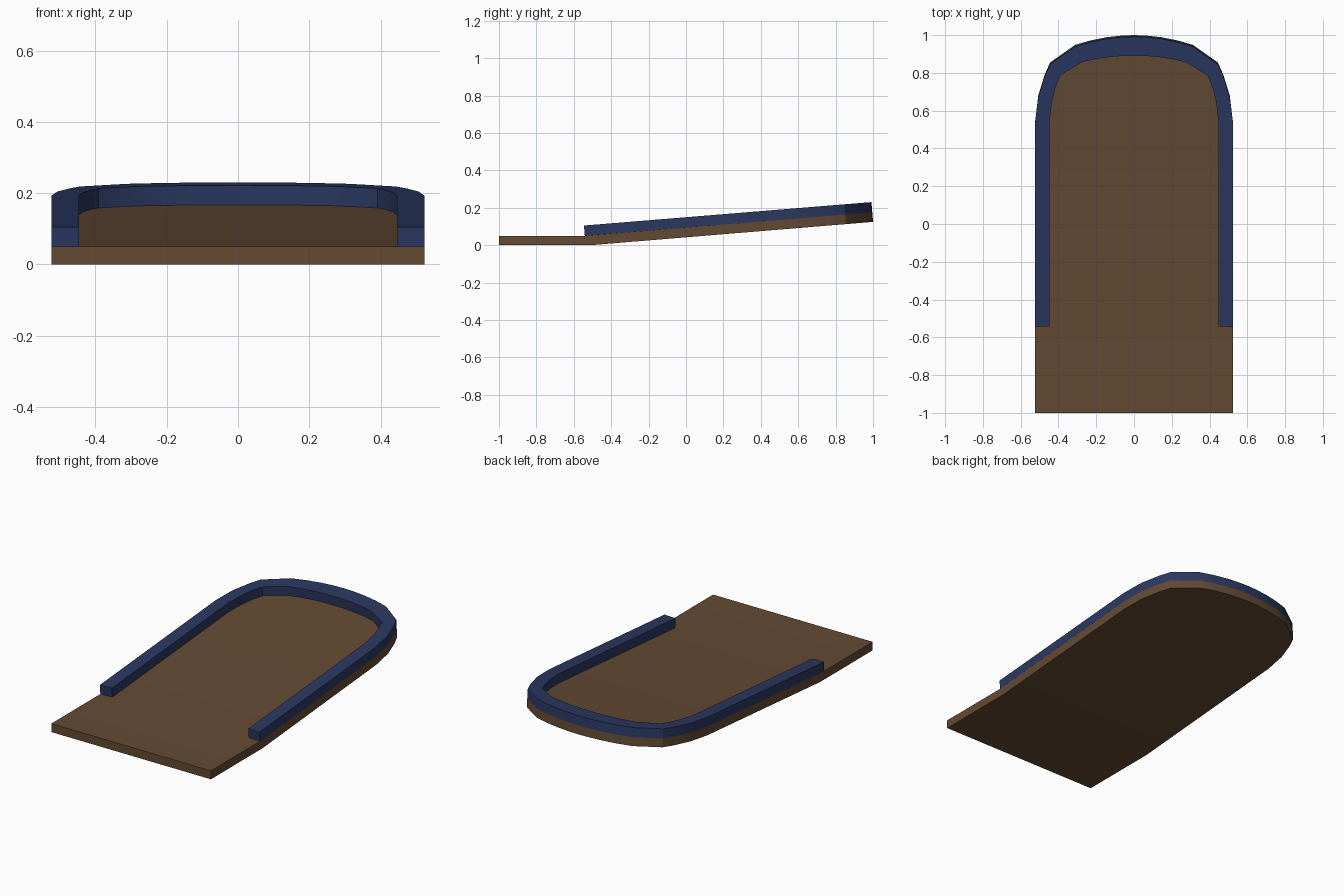
import bpy, bmesh

if "Cube" in bpy.data.objects:
    bpy.data.objects.remove(bpy.data.objects["Cube"])

# Right half of the outlines, paired outer / inner, from the straight side to the nose
OUTER = [(.523, .545), (.507, .68), (.473, .79), (.444, .855),
         (.312, .948), (.23, .972), (.143, .989), (.07, .997), (0, 1.0)]
INNER = [(.447, .545), (.435, .65), (.415, .73), (.391, .79),
         (.275, .862), (.2, .878), (.125, .889), (.06, .894), (0, .895)]
BEND, SLOPE = -.54, .0815


def material(name, rgb):
    m = bpy.data.materials.new(name)
    m.diffuse_color = (*rgb, 1)
    m.use_nodes = True
    m.node_tree.nodes["Principled BSDF"].inputs["Base Color"].default_value = m.diffuse_color
    return m


def deck_z(y):
    # height of the deck top: flat, then rising
    return .05 + max(0, y - BEND) * SLOPE


def both_sides(half):
    # right half up to the nose, then mirrored back down the left
    return half + [(-x, y) for x, y in half[-2::-1]]


def loft(name, sections, mat):
    # skin four-cornered sections and cap both ends
    bm = bmesh.new()
    rings = [[bm.verts.new(p) for p in s] for s in sections]
    for a, b in zip(rings, rings[1:]):
        for i in range(4):
            j = (i + 1) % 4
            bm.faces.new((a[i], a[j], b[j], b[i]))
    bm.faces.new(rings[0][::-1])
    bm.faces.new(rings[-1])
    bmesh.ops.remove_doubles(bm, verts=bm.verts, dist=1e-5)
    bmesh.ops.recalc_face_normals(bm, faces=bm.faces)
    mesh = bpy.data.meshes.new(name)
    bm.to_mesh(mesh)
    bm.free()
    mesh.materials.append(mat)
    ob = bpy.data.objects.new(name, mesh)
    bpy.context.collection.objects.link(ob)
    bpy.ops.object.select_all(action='DESELECT')
    ob.select_set(True)
    bpy.context.view_layer.objects.active = ob
    bpy.ops.object.shade_smooth_by_angle(angle=.44)
    return ob


brown = material("brown wood", (.127, .069, .034))
blue = material("navy blue", (.024, .04, .12))

# Deck: flat front strip bending into a ramp with a rounded nose
deck = []
for x, y in [(.523, -1), (.523, BEND)] + OUTER[:-1] + [(.002, 1.0)]:
    z = deck_z(y)
    # thickness runs square to the ramp, so the lower edge reaches further back
    yt, yb = (y, y) if y <= -1 else ((y, y + .027) if y == BEND else (y - .004, y))
    zb = 0 if y <= BEND else (y + .513) * .0825
    deck.append([(-x, yb, zb), (x, yb, zb), (x, yt, z), (-x, yt, z)])
loft("deck", deck, brown)

# Rail: square bar around the sides and nose, open at the front
outer = both_sides([(.523, -.537)] + OUTER)
inner = both_sides([(.447, -.537)] + INNER)
rail = []
for (ox, oy), (ix, iy) in zip(outer, inner):
    oz, iz = deck_z(oy), deck_z(iy)
    rail.append([(ox, oy - .004, oz), (ox, oy - .0085, oz + .055),
                 (ix, iy - .0045, iz + .055), (ix, iy, iz - .0005)])
loft("rail", rail, blue)
